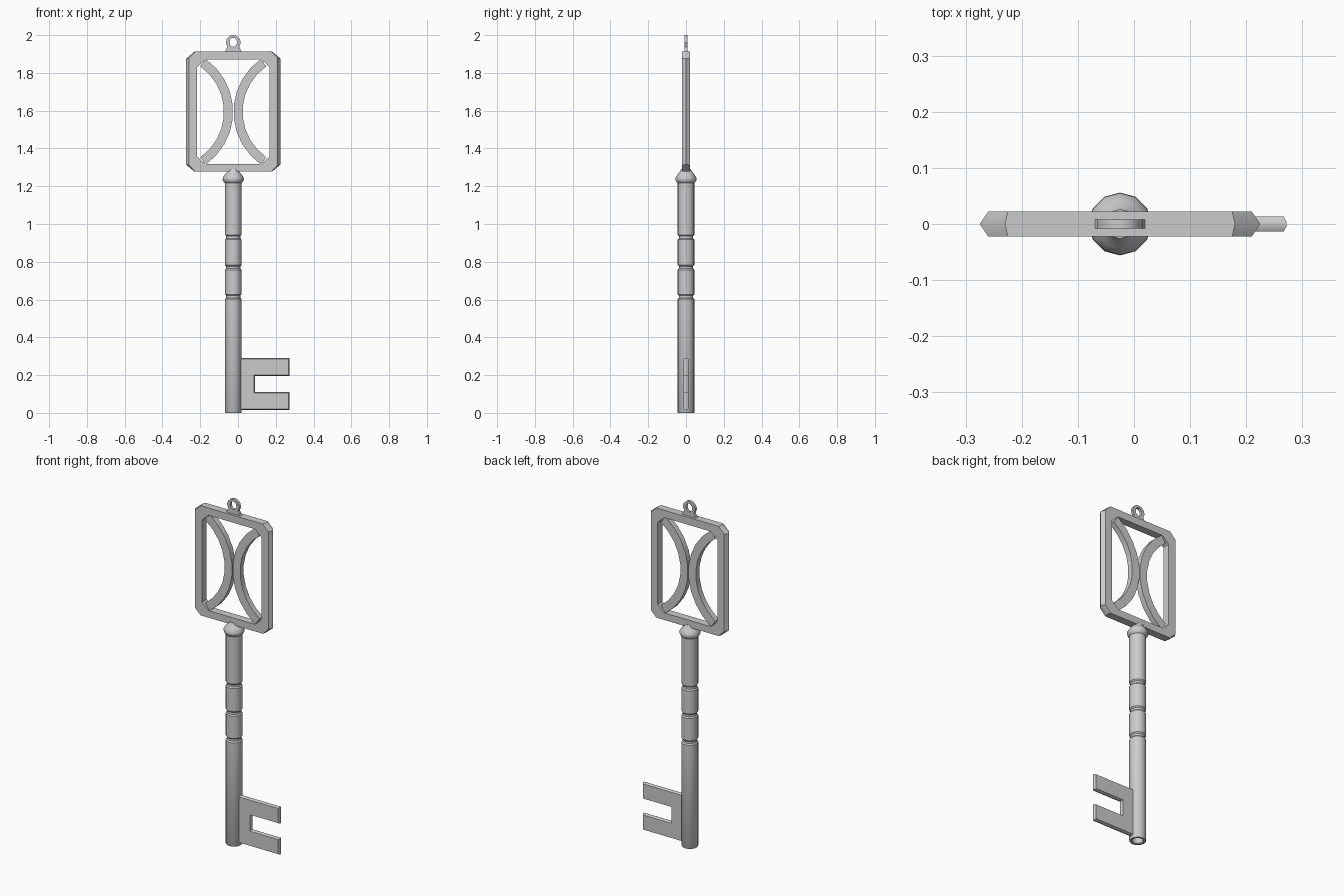
import bpy, bmesh, math

if "Cube" in bpy.data.objects:
    bpy.data.objects.remove(bpy.data.objects["Cube"])

CX = -0.025  # x of the shaft axis


def loft(name, loops, cyclic=False, caps=False):
    """Join equal-length closed loops of points into one surface."""
    bm = bmesh.new()
    rows = [[bm.verts.new(p) for p in loop] for loop in loops]
    n = len(rows[0])
    pairs = list(zip(rows, rows[1:]))
    if cyclic:
        pairs.append((rows[-1], rows[0]))
    for a, b in pairs:
        for i in range(n):
            j = (i + 1) % n
            bm.faces.new((a[i], a[j], b[j], b[i]))
    if caps:
        bm.faces.new(rows[0][::-1])
        bm.faces.new(rows[-1])
    bmesh.ops.recalc_face_normals(bm, faces=bm.faces)
    mesh = bpy.data.meshes.new(name)
    bm.to_mesh(mesh)
    bm.free()
    ob = bpy.data.objects.new(name, mesh)
    bpy.context.collection.objects.link(ob)
    bpy.ops.object.select_all(action='DESELECT')
    ob.select_set(True)
    bpy.context.view_layer.objects.active = ob
    bpy.ops.object.shade_smooth_by_angle(angle=math.radians(35))
    return ob


def at_y(points, y):
    return [(CX + x, y, z) for x, z in points]


def lathe(name, profile, sides, **kw):
    step = 2 * math.pi / sides
    return loft(name, [[(CX + r * math.sin(i * step), r * math.cos(i * step), z)
                        for i in range(sides)] for r, z in profile], **kw)


def chamfered(hw, z0, z1, cx, cz):
    right = [(hw - cx, z1), (hw, z1 - cz), (hw, z0 + cz), (hw - cx, z0)]
    return right + [(-x, z) for x, z in reversed(right)]


# shaft: hollow tip and three grooves
profile = [(0.001, 0.12), (0.029, 0.12), (0.029, 0.004), (0.032, 0), (0.042, 0), (0.044, 0.003)]
for z in (0.615, 0.77, 0.93):
    profile += [(0.044, z - 0.013), (0.038, z - 0.006), (0.038, z + 0.006), (0.044, z + 0.013)]
profile += [(0.044, 1.23)]
lathe("shaft", profile, 20, caps=True)

# collar under the bow
lathe("collar", [(0.042, 1.215), (0.05, 1.222), (0.056, 1.234), (0.055, 1.246),
                 (0.044, 1.263), (0.032, 1.276), (0.026, 1.29)], 12, caps=True)

# bow frame, with the outer side walls coming to a ridge
face = chamfered(0.235, 1.277, 1.913, 0.035, 0.035)
ridge = chamfered(0.25, 1.277, 1.913, 0.045, 0.038)
hole = chamfered(0.191, 1.318, 1.87, 0.042, 0.038)
D = 0.022
loft("bow_frame", [at_y(face, -D), at_y(ridge, 0), at_y(face, D),
                   at_y(hole, D), at_y(hole, -D)], cyclic=True)

# two curved bars meeting back to back inside the frame
R, HALF, T, W = 0.317, math.radians(55), 0.016, 0.024
for name, side in (("left_bar", -1), ("right_bar", 1)):
    loops = []
    for i in range(10):
        a = -HALF + 2 * HALF * i / 9
        section = [(side * (0.025 + R - r * math.cos(a)), 1.594 + r * math.sin(a))
                   for r in (R - W, R + W)]
        loops.append(at_y(section, -T) + at_y(section[::-1], T))
    loft(name, loops, caps=True)

# hanging loop on top
half = [(0.018, 1.996), (0.034, 1.98), (0.04, 1.96), (0.031, 1.938), (0.046, 1.91)]
outer = [(0, 2.0)] + half + [(0, 1.91)] + [(-x, z) for x, z in reversed(half)]
eye = [(0.02 * math.sin(i * math.pi / 6), 1.962 + 0.024 * math.cos(i * math.pi / 6))
       for i in range(12)]
E = 0.008
loft("hanging_loop", [at_y(outer, -E), at_y(outer, E), at_y(eye, E), at_y(eye, -E)], cyclic=True)


# bit with two teeth and bevelled edges
def bit_outline(g):
    pts = [(0.03, 0.015 + g), (0.272 - g, 0.015 + g), (0.272 - g, 0.11 - g), (0.09 - g, 0.11 - g),
           (0.09 - g, 0.195 + g), (0.272 - g, 0.195 + g), (0.272 - g, 0.29 - g), (0.03, 0.29 - g)]
    return [(x - CX if x > 0.05 else 0.025, z) for x, z in pts]


B = 0.013
loft("bit", [at_y(bit_outline(0.005), -B), at_y(bit_outline(0), -0.004),
             at_y(bit_outline(0), 0.004), at_y(bit_outline(0.005), B)], caps=True)
